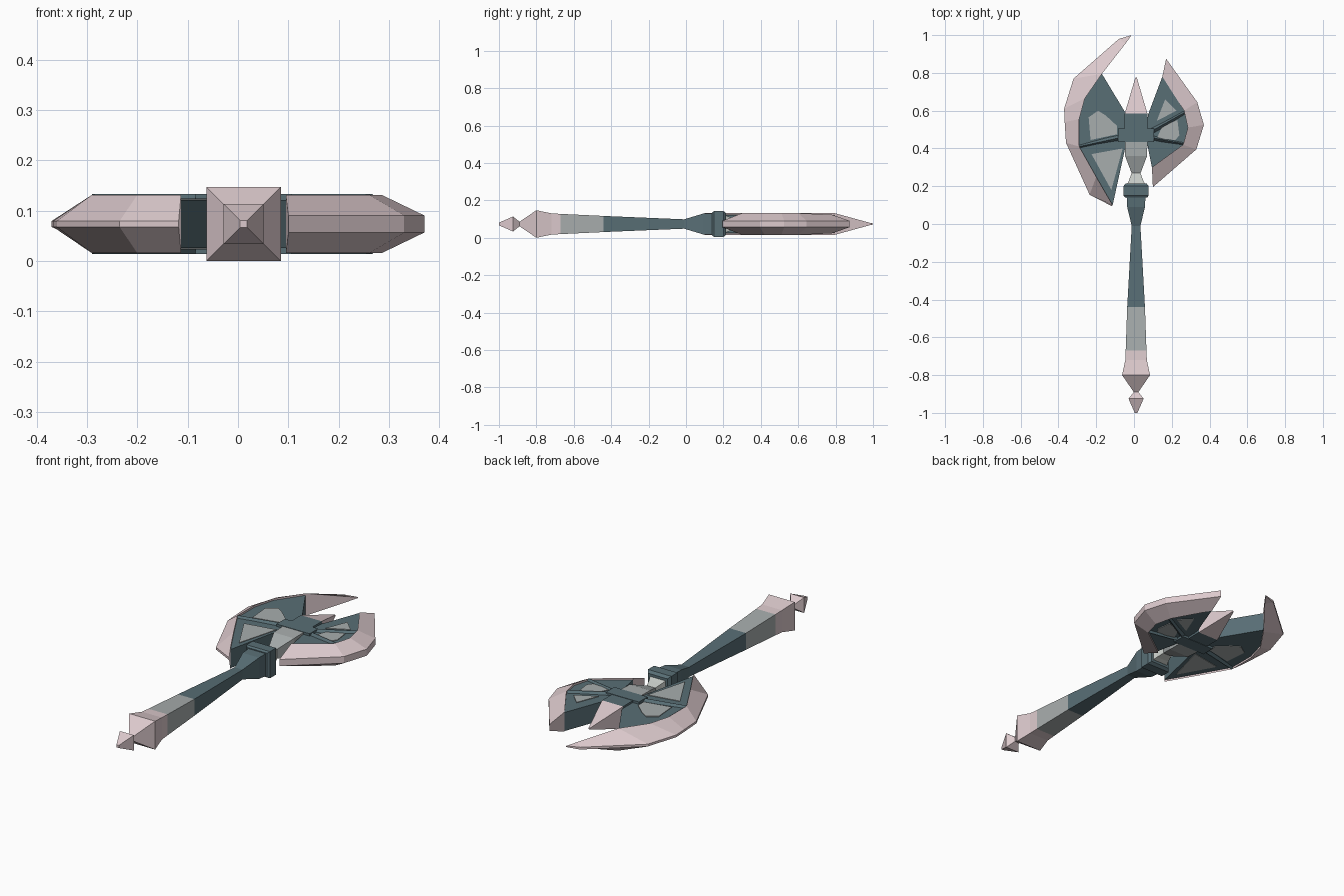
import bpy, bmesh, math
from mathutils import Vector

if "Cube" in bpy.data.objects:
    bpy.data.objects.remove(bpy.data.objects["Cube"])

CX, CZ = 0.011, 0.0735      # shaft axis


def material(name, rgb):
    m = bpy.data.materials.new(name)
    m.diffuse_color = (*rgb, 1)
    m.use_nodes = True
    m.node_tree.nodes["Principled BSDF"].inputs["Base Color"].default_value = m.diffuse_color
    return m


MATS = [material("pale pink", (0.72, 0.59, 0.61)),
        material("dark teal", (0.098, 0.156, 0.178)),
        material("grey", (0.39, 0.42, 0.42)),
        material("pale grey", (0.56, 0.59, 0.56))]
PINK, TEAL, GREY, PALE = range(4)


def loft(name, rings, mats):
    """Bridge closed rings of 3D points; mats = one index per span."""
    bm = bmesh.new()
    vs = [[bm.verts.new(p) for p in r] for r in rings]
    n = len(vs[0])
    for k in range(len(vs) - 1):
        for i in range(n):
            j = (i + 1) % n
            f = bm.faces.new((vs[k][i], vs[k][j], vs[k + 1][j], vs[k + 1][i]))
            f.material_index = mats[k]
    bm.faces.new(vs[0][::-1]).material_index = mats[0]
    bm.faces.new(vs[-1]).material_index = mats[-1]
    bmesh.ops.recalc_face_normals(bm, faces=bm.faces)
    me = bpy.data.meshes.new(name)
    bm.to_mesh(me)
    bm.free()
    for m in MATS:
        me.materials.append(m)
    ob = bpy.data.objects.new(name, me)
    bpy.context.collection.objects.link(ob)
    return ob


def square_loft(name, profile):
    """Square bar along y from (y, half x, half z, colour of next span)."""
    rings = [[(CX + sx * hx, y, CZ + sz * hz)
              for sx, sz in ((-1, -1), (1, -1), (1, 1), (-1, 1))]
             for y, hx, hz, _ in profile]
    return loft(name, rings, [p[3] for p in profile[:-1]])


def slab(name, outline, z0, z1, mat):
    return loft(name, [[(x, y, CZ + z) for x, y in outline] for z in (z0, z1)], [mat])


def crescent(name, sections, edge):
    """Wedge-shaped cutting edge from (outer xy, inner xy, inner half height)."""
    rings = []
    for (ox, oy), (ix, iy), h in sections:
        e = min(edge, h)
        rings.append([(ox, oy, CZ - e), (ox, oy, CZ + e), (ix, iy, CZ + h), (ix, iy, CZ - h)])
    return loft(name, rings, [PINK] * (len(rings) - 1))


def rib(name, a, b, wa, wb, s):
    """Triangular ridge from a to b on face s (+1 top, -1 bottom)."""
    a, b = Vector(a), Vector(b)
    d = (b - a).normalized()
    n = Vector((-d.y, d.x))
    rings = []
    for p, w in ((a, wa), (b, wb)):
        l, r = p + n * w, p - n * w
        rings.append([(l.x, l.y, CZ + s * 0.04), (r.x, r.y, CZ + s * 0.04), (p.x, p.y, CZ + s * 0.06)])
    return loft(name, rings, [TEAL])


# shaft with pommel and grip
square_loft("shaft", [
    (-1.0, .007, .007, PINK), (-.925, .04, .04, PINK), (-.89, .012, .012, PINK),
    (-.80, .074, .0735, PINK), (-.72, .057, .057, PINK), (-.67, .055, .054, GREY),
    (-.44, .047, .043, TEAL), (-.01, .023, .025, TEAL), (.09, .047, .055, TEAL),
    (.15, .05, .058, TEAL)])

# collar
square_loft("collar", [(.14, .058, .062, TEAL), (.15, .067, .069, TEAL),
                       (.20, .067, .069, TEAL), (.215, .055, .058, TEAL)])

# head core and top spike
square_loft("head_core", [
    (.21, .047, .047, PALE), (.235, .036, .036, PALE), (.27, .024, .024, GREY),
    (.36, .058, .055, GREY), (.435, .06, .058, TEAL), (.585, .06, .058, PINK),
    (.775, .004, .004, PINK)])

# crossbar
square_loft("crossbar", [(.435, .095, .06, TEAL), (.505, .095, .06, TEAL)])

# cutting edges
H = 0.058
crescent("left_edge", [
    ((-.012, 1.0), (-.016, .995), .003), ((-.08, .98), (-.045, .955), .014),
    ((-.32, .77), (-.17, .795), H), ((-.37, .61), (-.26, .665), H),
    ((-.367, .54), (-.29, .555), H), ((-.36, .43), (-.29, .41), H),
    ((-.235, .155), (-.20, .25), H), ((-.118, .095), (-.113, .10), H)], .006)
crescent("right_edge", [
    ((.17, .875), (.15, .78), .05), ((.335, .645), (.265, .6), H),
    ((.37, .525), (.285, .51), H), ((.33, .395), (.26, .42), H),
    ((.10, .195), (.095, .30), H)], .017)

# blade plates
left_plate = [(-.17, .795), (-.26, .665), (-.29, .555), (-.29, .41), (-.20, .25),
              (-.113, .10), (-.045, .41), (-.03, .48), (-.04, .58)]
right_plate = [(.15, .78), (.265, .6), (.285, .51), (.26, .42), (.095, .30),
               (.075, .40), (.06, .48), (.075, .58)]
slab("left_plate", left_plate, -.048, .048, TEAL)
slab("right_plate", right_plate, -.048, .048, TEAL)

# grey panels on both faces of the plates
panels = {
    "left_upper_panel": [(-.24, .565), (-.19, .60), (-.15, .575), (-.09, .52), (-.09, .475), (-.23, .445)],
    "left_lower_panel": [(-.225, .37), (-.06, .40), (-.12, .18)],
    "right_upper_panel": [(.12, .545), (.165, .66), (.225, .60)],
    "right_lower_panel": [(.12, .45), (.15, .52), (.23, .55), (.24, .47), (.22, .445)],
}
# ribs radiating from the crossbar
ribs = {
    "left_lower_rib": ((-.06, .46), (-.29, .41), .024, .012),
    "left_upper_rib": ((-.04, .52), (-.26, .655), .012, .008),
    "right_upper_rib": ((.08, .485), (.267, .59), .024, .014),
    "right_lower_rib": ((.08, .46), (.262, .425), .02, .01),
}
for side, s in (("top", 1), ("bottom", -1)):
    for name, pts in panels.items():
        slab(f"{name}_{side}", pts, s * .046, s * .051, GREY)
    for name, (a, b, wa, wb) in ribs.items():
        if name != "left_upper_rib":
            rib(f"{name}_{side}", a, b, wa, wb, s)
